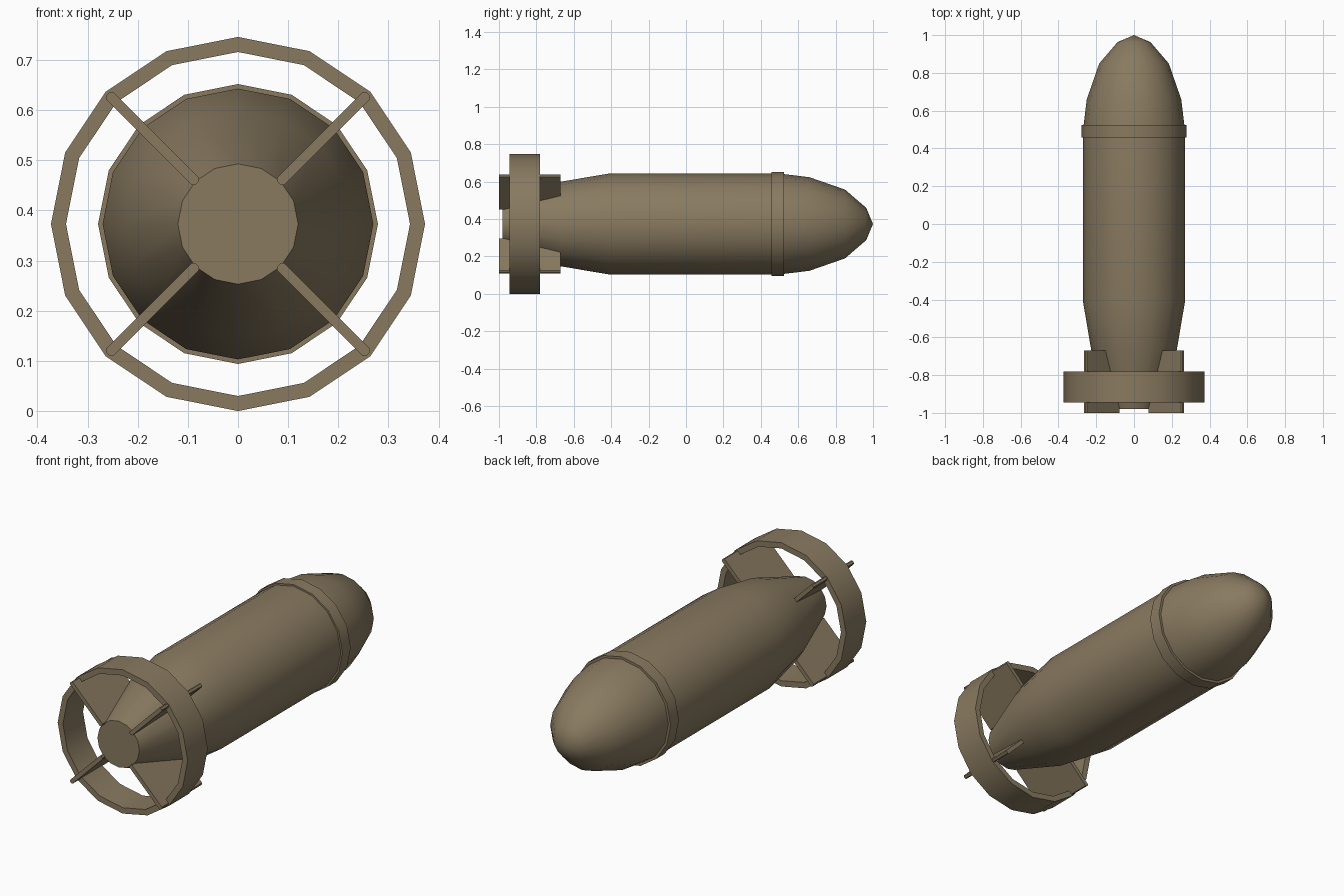
import bpy, bmesh, math
from mathutils import Matrix, Vector

if "Cube" in bpy.data.objects:
    bpy.data.objects.remove(bpy.data.objects["Cube"])

SIDES = 16
AXIS_Z = 0.373

paint = bpy.data.materials.new("drab olive brown")
paint.diffuse_color = (0.25, 0.195, 0.118, 1)
paint.use_nodes = True
paint.node_tree.nodes["Principled BSDF"].inputs["Base Color"].default_value = paint.diffuse_color


def finish(name, bm, smooth=True):
    bmesh.ops.recalc_face_normals(bm, faces=bm.faces)
    mesh = bpy.data.meshes.new(name)
    bm.to_mesh(mesh)
    bm.free()
    mesh.materials.append(paint)
    obj = bpy.data.objects.new(name, mesh)
    bpy.context.collection.objects.link(obj)
    bpy.ops.object.select_all(action='DESELECT')
    obj.select_set(True)
    bpy.context.view_layer.objects.active = obj
    if smooth:
        bpy.ops.object.shade_smooth_by_angle(angle=math.radians(35))
    return obj


def lathe(name, profile, closed=False):
    """Turn a (y, radius) profile around the long axis."""
    bm = bmesh.new()
    rings = []
    for y, r in profile:
        if r == 0:
            rings.append([bm.verts.new((0, y, AXIS_Z))] * SIDES)
            continue
        angles = [2 * math.pi * i / SIDES for i in range(SIDES)]
        rings.append([bm.verts.new((r * math.cos(a), y, AXIS_Z + r * math.sin(a)))
                      for a in angles])
    pairs = list(zip(rings, rings[1:]))
    if closed:
        pairs.append((rings[-1], rings[0]))
    for a, b in pairs:
        for i in range(SIDES):
            j = (i + 1) % SIDES
            corners = list(dict.fromkeys((a[i], a[j], b[j], b[i])))
            bm.faces.new(corners)
    if not closed:
        for ring in (rings[0], rings[-1]):
            if ring[0] is not ring[1]:
                bm.faces.new(ring)
    return finish(name, bm)


# Casing with tapered tail and rounded nose
lathe("casing", [(-0.98, 0.12), (-0.67, 0.226), (-0.41, 0.27), (0.49, 0.27),
                 (0.53, 0.266), (0.66, 0.25), (0.85, 0.184), (0.963, 0.087), (1.0, 0)])

# Raised band behind the nose
lathe("nose_band", [(0.457, 0.262), (0.457, 0.279), (0.525, 0.279), (0.525, 0.262)], closed=True)

# Open ring around the tail
lathe("tail_ring", [(-0.945, 0.343), (-0.945, 0.373), (-0.78, 0.373), (-0.78, 0.343)], closed=True)

# Four diagonal fins with softened long edges
INNER, OUTER, THICK = 0.115, 0.367, 0.021
for k, place in enumerate(("upper_right", "upper_left", "lower_left", "lower_right")):
    bm = bmesh.new()
    bmesh.ops.create_cube(bm, size=1)
    bmesh.ops.scale(bm, verts=bm.verts, vec=(OUTER - INNER, 0.33, THICK))
    bmesh.ops.translate(bm, verts=bm.verts, vec=((INNER + OUTER) / 2, -0.835, 0))
    long_edges = [e for e in bm.edges
                  if abs(e.verts[0].co.y - e.verts[1].co.y) > 0.1]
    bmesh.ops.bevel(bm, geom=long_edges, offset=0.005, segments=1, affect='EDGES')
    turn = Matrix.Rotation(-math.radians(45 + 90 * k), 4, 'Y')
    bm.transform(Matrix.Translation(Vector((0, 0, AXIS_Z))) @ turn)
    finish("fin_" + place, bm, smooth=False)
